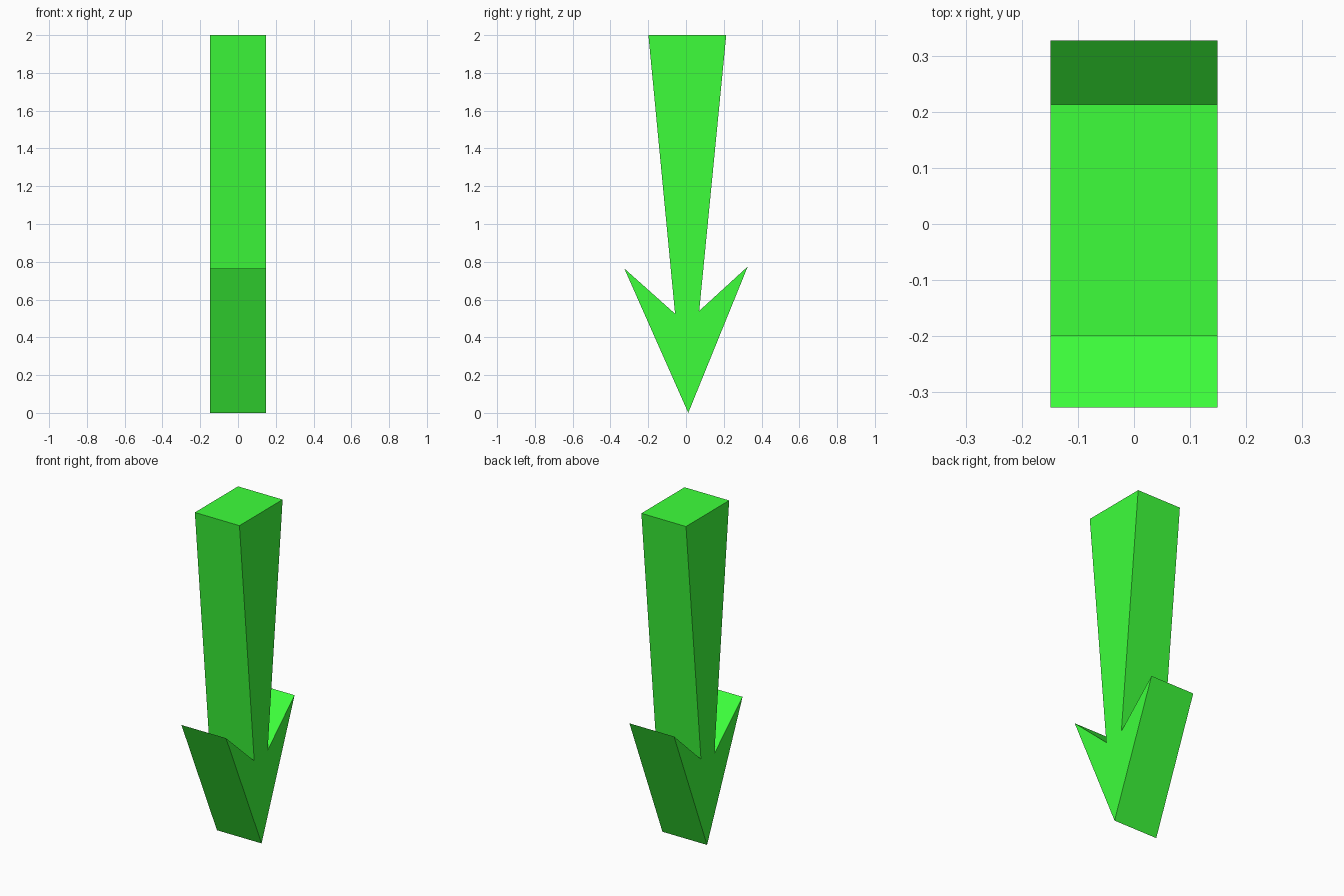
import bpy, bmesh
from mathutils import Vector

if "Cube" in bpy.data.objects:
    bpy.data.objects.remove(bpy.data.objects["Cube"])

HALF_WIDTH = 0.149

# Side outline (y, z): tapered shaft ending in a barbed arrowhead
profile = [
    (-0.199, 2.0), (-0.058, 0.525), (-0.327, 0.765), (0.012, 0.0),
    (0.327, 0.775), (0.07, 0.54), (0.213, 2.0),
]

# Extrude the outline across x
bm = bmesh.new()
face = bm.faces.new([bm.verts.new((-HALF_WIDTH, y, z)) for y, z in profile])
ext = bmesh.ops.extrude_face_region(bm, geom=[face], use_keep_orig=True)
moved = [g for g in ext["geom"] if isinstance(g, bmesh.types.BMVert)]
bmesh.ops.translate(bm, verts=moved, vec=Vector((2 * HALF_WIDTH, 0, 0)))
bmesh.ops.recalc_face_normals(bm, faces=bm.faces)

mesh = bpy.data.meshes.new("down_arrow")
bm.to_mesh(mesh)
bm.free()
arrow = bpy.data.objects.new("down_arrow", mesh)
bpy.context.collection.objects.link(arrow)

# Bright green paint
green = bpy.data.materials.new("green")
green.diffuse_color = (0.047, 1.0, 0.044, 1)
green.use_nodes = True
green.node_tree.nodes["Principled BSDF"].inputs["Base Color"].default_value = green.diffuse_color
mesh.materials.append(green)
